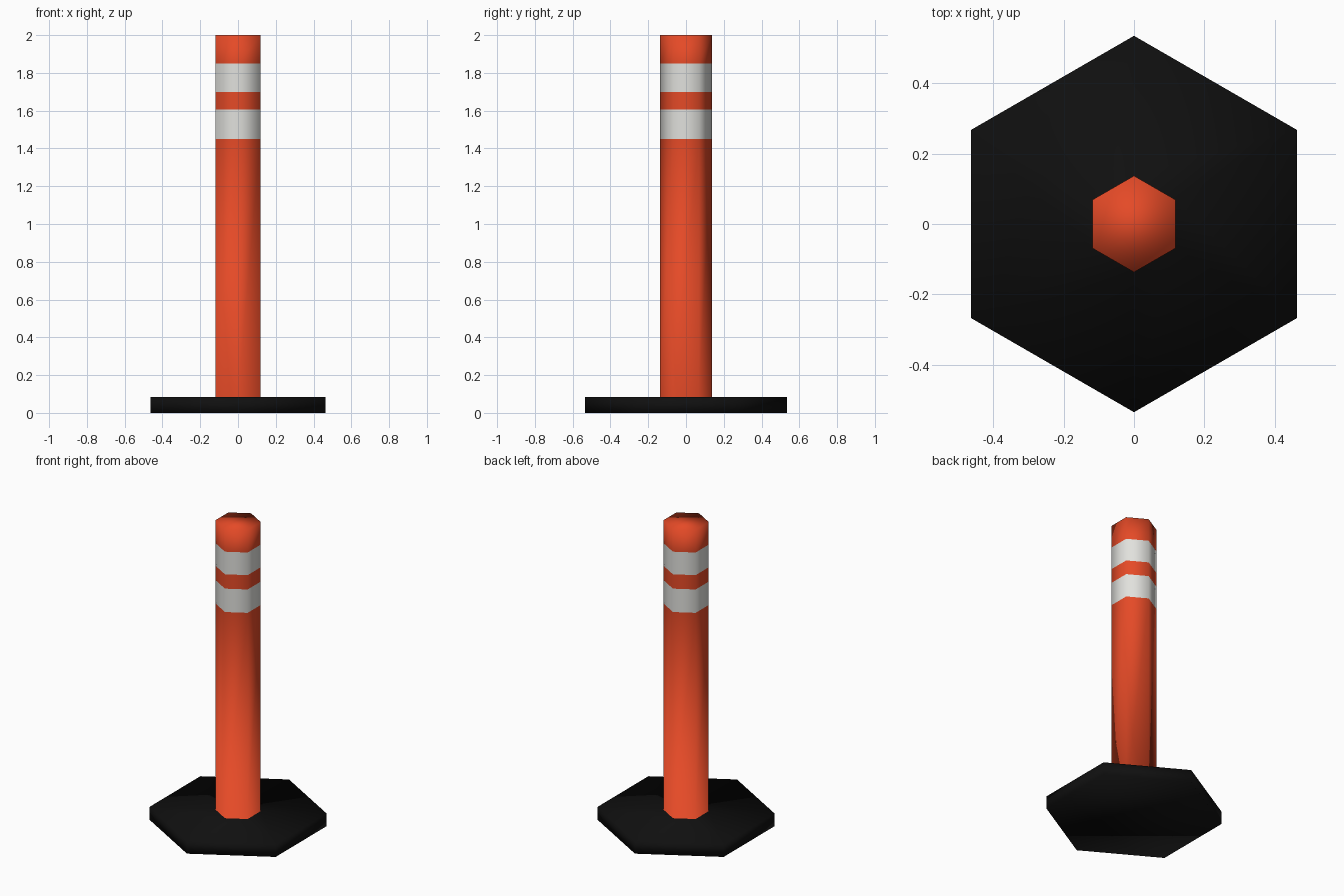
import bpy, bmesh, math

if "Cube" in bpy.data.objects:
    bpy.data.objects.remove(bpy.data.objects["Cube"])

SIDES = 6
BASE_R, POST_R, BASE_H = 0.535, 0.137, 0.083


def material(name, rgb):
    m = bpy.data.materials.new(name)
    m.diffuse_color = (*rgb, 1)
    m.use_nodes = True
    m.node_tree.nodes["Principled BSDF"].inputs["Base Color"].default_value = m.diffuse_color
    return m


mats = [material("black_rubber", (0.005, 0.005, 0.005)),
        material("safety_orange", (0.78, 0.068, 0.02)),
        material("reflective_white", (0.75, 0.75, 0.72))]

# Profile from base to tip: (radius, z, material of the band above this ring)
profile = [(BASE_R, 0.0, 0), (BASE_R, BASE_H, 0),
           (POST_R, BASE_H, 1), (POST_R, 1.45, 2), (POST_R, 1.605, 1),
           (POST_R, 1.70, 2), (POST_R, 1.85, 1), (POST_R, 2.0, 1)]

bm = bmesh.new()
rings = []
for r, z, _ in profile:
    angles = [math.pi / 2 + 2 * math.pi * i / SIDES for i in range(SIDES)]
    rings.append([bm.verts.new((r * math.cos(a), r * math.sin(a), z)) for a in angles])

# Hexagonal foot, post and stripes as one continuous skin
for k in range(len(rings) - 1):
    lo, hi = rings[k], rings[k + 1]
    for i in range(SIDES):
        j = (i + 1) % SIDES
        f = bm.faces.new((lo[i], lo[j], hi[j], hi[i]))
        f.material_index = profile[k][2]

# Underside and flat top
bm.faces.new(rings[0][::-1]).material_index = 0
bm.faces.new(rings[-1]).material_index = 1

for f in bm.faces:
    f.smooth = True
bmesh.ops.recalc_face_normals(bm, faces=bm.faces[:])

mesh = bpy.data.meshes.new("delineator_post")
bm.to_mesh(mesh)
bm.free()
for m in mats:
    mesh.materials.append(m)
bpy.context.collection.objects.link(bpy.data.objects.new("delineator_post", mesh))
